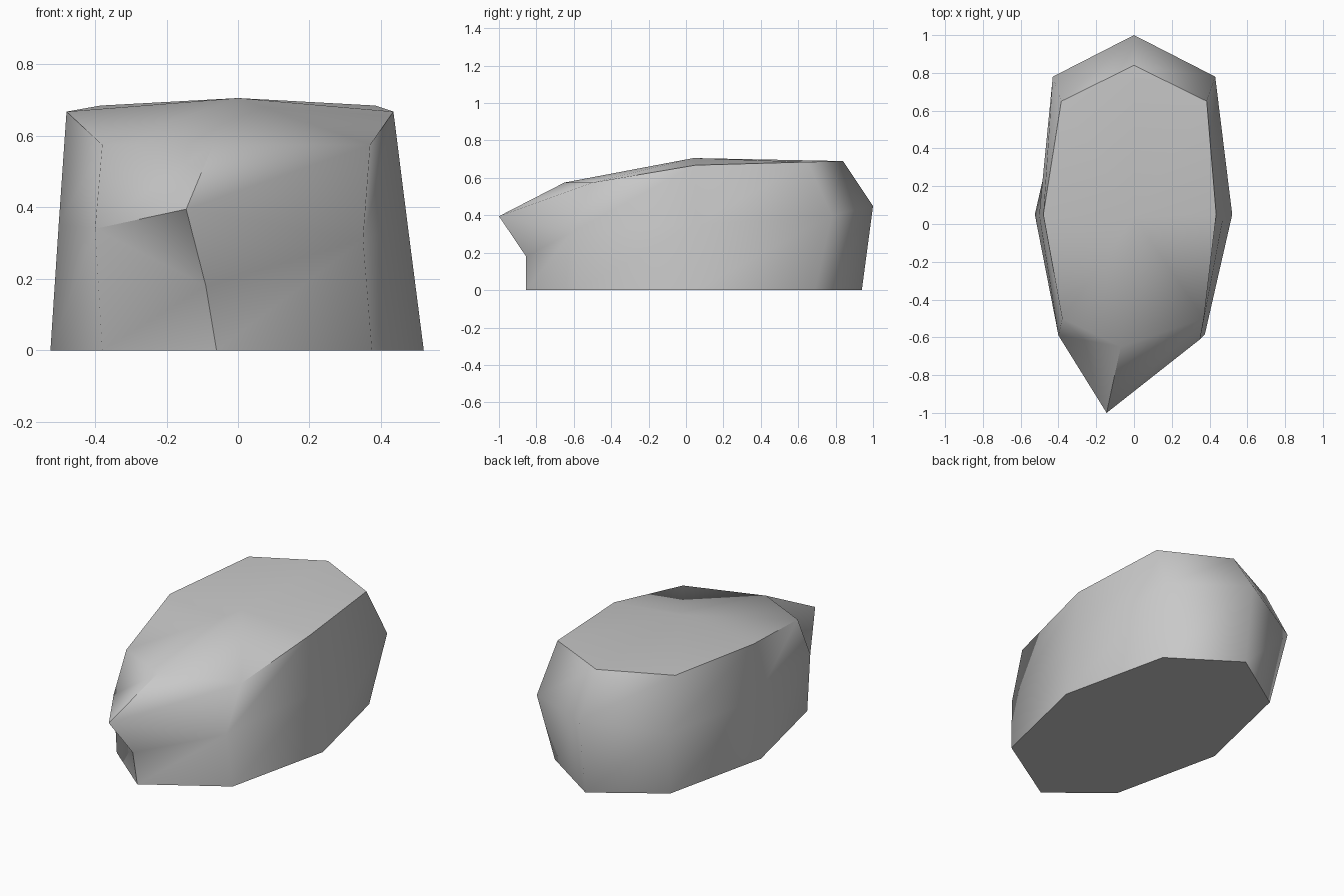
import bpy
import bmesh
import math

cube = bpy.data.objects.get("Cube")
if cube:
    bpy.data.objects.remove(cube, do_unlink=True)

# Stone material
stone = bpy.data.materials.new("stone_grey")
stone.use_nodes = True
colour = (0.58, 0.58, 0.58, 1)
stone.diffuse_color = colour
shader = next(n for n in stone.node_tree.nodes if n.type == 'BSDF_PRINCIPLED')
shader.inputs["Base Color"].default_value = colour

# Eight-sided outlines, starting at the front tip and running anticlockwise
base_outline = [(-.06, -.855, 0), (.375, -.585, 0), (.52, .05, 0), (.375, .69, 0),
                (0, .94, 0), (-.38, .69, 0), (-.525, .05, 0), (-.38, -.59, 0)]
waist_outline = [(-.145, -1, .395), (.35, -.61, .31), (.475, .05, .35), (.43, .78, .4),
                 (0, 1, .45), (-.43, .78, .4), (-.502, .05, .35), (-.4, -.59, .34)]
shoulder_outline = [(-.07, -.65, .575), (.37, -.5, .575), (.435, .05, .668), (.385, .65, .685),
                    (0, .84, .69), (-.385, .65, .685), (-.48, .05, .668), (-.38, -.5, .575)]

bm = bmesh.new()


def add_ring(points):
    return [bm.verts.new(p) for p in points]


def bridge(lower, upper, indices):
    for i in indices:
        j = (i + 1) % len(lower)
        bm.faces.new((lower[i], lower[j], upper[j], upper[i]))


base = add_ring(base_outline)
waist = add_ring(waist_outline)
shoulder = add_ring(shoulder_outline)

# Underside and walls
bm.faces.new(list(reversed(base)))
bridge(base, waist, range(1, 7))
bridge(waist, shoulder, range(8))

# Undercut below the front tip
notch = bm.verts.new((-.09, -.855, .18))
bm.faces.new((base[0], base[1], waist[1], notch))
bm.faces.new((notch, waist[1], waist[0]))
bm.faces.new((base[7], base[0], notch, waist[7]))
bm.faces.new((waist[7], notch, waist[0]))

# Crown, split into four panels around the peak
peak = bm.verts.new((0, .04, .706))
for i in range(0, 8, 2):
    bm.faces.new((peak, shoulder[i], shoulder[i + 1], shoulder[(i + 2) % 8]))

bmesh.ops.recalc_face_normals(bm, faces=bm.faces)
mesh = bpy.data.meshes.new("boulder")
bm.to_mesh(mesh)
bm.free()
mesh.materials.append(stone)
boulder = bpy.data.objects.new("boulder", mesh)
bpy.context.collection.objects.link(boulder)

# Smooth shading that keeps the steepest edges crisp
bpy.ops.object.select_all(action='DESELECT')
boulder.select_set(True)
bpy.context.view_layer.objects.active = boulder
bpy.ops.object.shade_smooth_by_angle(angle=math.radians(60))
